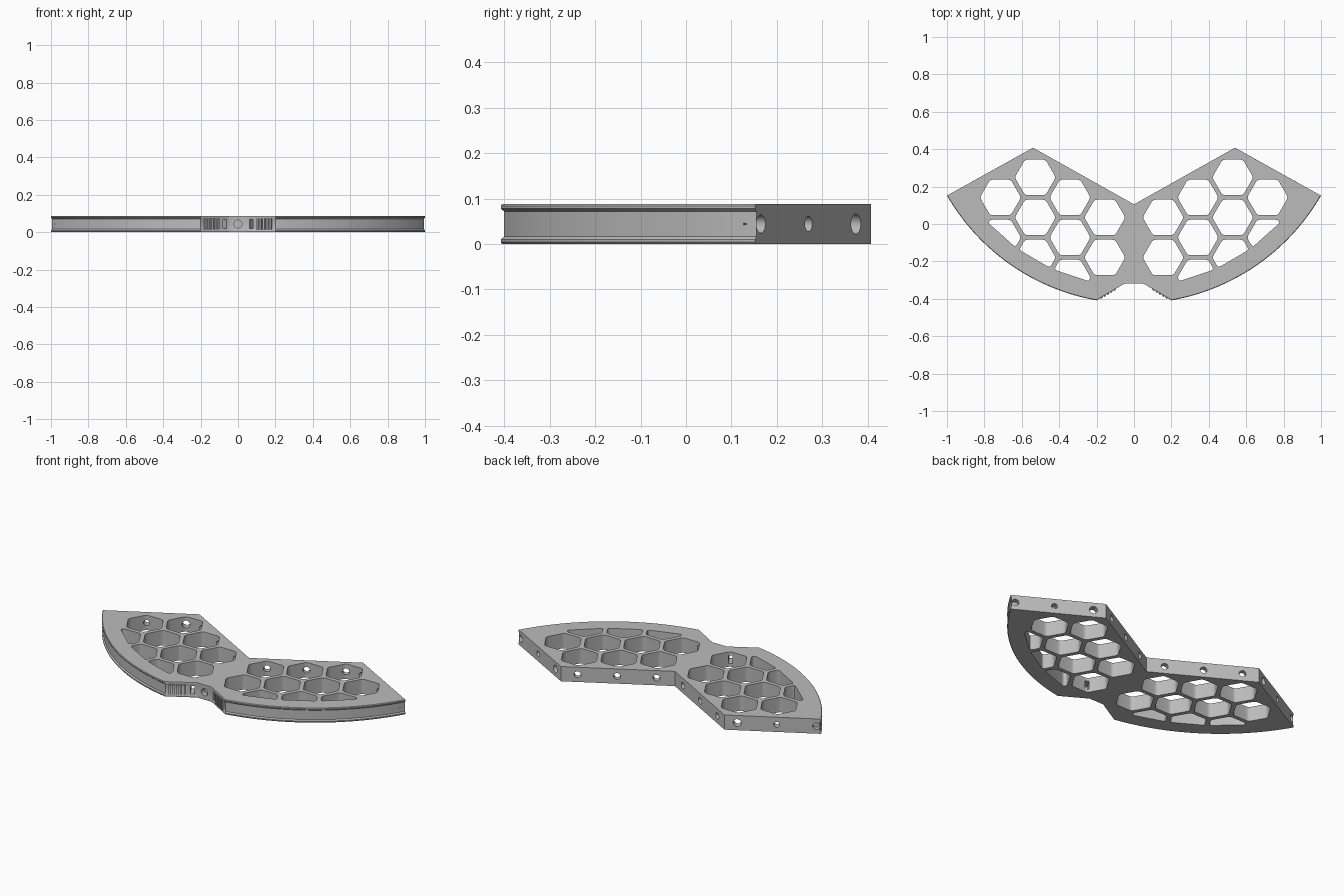
import bpy, bmesh, math
from mathutils import Matrix, Vector

cube = bpy.data.objects.get("Cube")
if cube:
    bpy.data.objects.remove(cube, do_unlink=True)

H = 0.088                                   # plate thickness
CENTRE = Vector((0, 0.729))                 # centre of the curved rim
RADIUS = 1.1546
CLIP = 1.058                                # outer limit of the pockets
PITCH_X, PITCH_Y = 0.186, 0.107             # honeycomb spacing
SLANT = math.radians(30)

grey = bpy.data.materials.new("light_grey")
grey.use_nodes = True
grey.diffuse_color = (0.5, 0.5, 0.5, 1)
grey.node_tree.nodes["Principled BSDF"].inputs["Base Color"].default_value = grey.diffuse_color


def finish(bm, name):
    bmesh.ops.recalc_face_normals(bm, faces=bm.faces)
    mesh = bpy.data.meshes.new(name)
    bm.to_mesh(mesh)
    bm.free()
    mesh.materials.append(grey)
    obj = bpy.data.objects.new(name, mesh)
    bpy.context.collection.objects.link(obj)
    return obj


def loft(bm, loops):
    """Skin equal-length loops and cap both ends."""
    rings = [[bm.verts.new(p) for p in loop] for loop in loops]
    n = len(rings[0])
    for a, b in zip(rings, rings[1:]):
        for i in range(n):
            j = (i + 1) % n
            bm.faces.new((a[i], a[j], b[j], b[i]))
    bm.faces.new(rings[0])
    bm.faces.new(rings[-1])


def outline(inset, z):
    """Two-winged outline with the rim pulled in by inset."""
    r, steps = RADIUS - inset, 40
    arc = []
    for i in range(steps + 1):
        a = math.radians(-80 + 50 * i / steps)
        arc.append((r * math.cos(a), CENTRE.y + r * math.sin(a)))
    half = [(0.048, -0.317)] + arc + [(0.54, 0.408)]
    pts = half + [(0, 0.105)] + [(-x, y) for x, y in reversed(half)]
    return [(x, y, z) for x, y in pts]


def hexagon(c, apothem=0.095):
    r = apothem / math.cos(math.pi / 6)
    return [c + r * Vector((math.cos(k * math.pi / 3), math.sin(k * math.pi / 3)))
            for k in range(6)]


def clip_to_rim(pts, c):
    """Cut a polygon with the inner rim's tangent nearest to c."""
    n = (c - CENTRE).normalized()
    dist = [(p - CENTRE).dot(n) - CLIP for p in pts]
    out = []
    for i, p in enumerate(pts):
        j = (i + 1) % len(pts)
        if dist[i] <= 0:
            out.append(p)
        if dist[i] * dist[j] < 0:
            out.append(p.lerp(pts[j], dist[i] / (dist[i] - dist[j])))
    return out


def rounded(pts, size=0.016):
    out = []
    for i, p in enumerate(pts):
        a, b = pts[i - 1] - p, pts[(i + 1) % len(pts)] - p
        a = p + a.normalized() * min(size, a.length * 0.45)
        b = p + b.normalized() * min(size, b.length * 0.45)
        for k in range(5):
            t = k / 4
            out.append(a.lerp(p, t).lerp(p.lerp(b, t), t))
    return out


def drill(bm, start, direction, radius, depth):
    """Round cutter centred on start, reaching depth both ways."""
    d = Vector((direction[0], direction[1], 0))
    rot = d.to_track_quat('Z', 'Y').to_matrix().to_4x4()
    bmesh.ops.create_cone(bm, cap_ends=True, segments=24, radius1=radius, radius2=radius,
                          depth=2 * depth,
                          matrix=Matrix.Translation((start[0], start[1], H / 2)) @ rot)


def box(bm, x, y, angle, size):
    bmesh.ops.create_cube(bm, size=1, matrix=Matrix.Translation((x, y, H / 2))
                          @ Matrix.Rotation(angle, 4, 'Z') @ Matrix.Diagonal((*size, 1)))


def carve(target, bm, name):
    cutter = finish(bm, name)
    cutter.hide_render = True
    mod = target.modifiers.new(name, 'BOOLEAN')
    mod.operation, mod.solver, mod.object = 'DIFFERENCE', 'EXACT', cutter
    bpy.context.view_layer.objects.active = target
    bpy.ops.object.modifier_apply(modifier=mod.name)
    bpy.data.objects.remove(cutter, do_unlink=True)


# Plate with a shallow groove between two rim lips
bm = bmesh.new()
lip = [(0.003, 0), (0, 0.004), (0, 0.010), (0.007, 0.016)]
levels = lip + [(inset, H - z) for inset, z in reversed(lip)]
loft(bm, [outline(inset, z) for inset, z in levels])
plate = finish(bm, "honeycomb_plate")

# Honeycomb pockets: (column, row) in half-row steps
full = [(0, 0), (0, -2), (1, 1), (1, -1), (2, 2), (2, 0), (3, 1)]
partial = [(1, -3), (2, -2), (3, -1)]


def cell(col, row):
    return Vector((0.156 + PITCH_X * col, 0.035 + PITCH_Y * row))


bm = bmesh.new()
for side in (1, -1):
    for col, row in full + partial:
        c = cell(col, row)
        shape = hexagon(c)
        if (col, row) in partial:
            shape = clip_to_rim(shape, c)
        shape = rounded(shape)
        loft(bm, [[(side * p.x, p.y, z) for p in shape] for z in (-0.05, H + 0.05)])
carve(plate, bm, "pocket_cutters")

# Round holes through the straight edges, and slots through the front
bm = bmesh.new()
for side in (1, -1):
    inner = Vector((-side * math.sin(SLANT), math.cos(SLANT)))
    outer = Vector((-inner.x, inner.y))
    for col in range(3):
        c = cell(col, col)
        drill(bm, Vector((side * c.x, c.y)) + inner * 0.14, inner, 0.019, 0.06)
    for col, row, radius in ((2, 2, 0.022), (3, 1, 0.0165)):
        c = cell(col, row)
        drill(bm, Vector((side * c.x, c.y)) + outer * 0.14, outer, radius, 0.06)
    drill(bm, (side * 0.975, 0.163), outer, 0.02, 0.03)
    box(bm, side * 0.076, -0.32, -side * SLANT, (0.023, 0.13, 0.048))
drill(bm, (0, -0.317), (0, 1), 0.021, 0.03)
carve(plate, bm, "hole_cutters")

bpy.ops.object.select_all(action='DESELECT')
plate.select_set(True)
bpy.context.view_layer.objects.active = plate
bpy.ops.object.shade_smooth_by_angle(angle=math.radians(30))

# Grip ribs on the slanted front faces
for side, name in ((1, "left_grip_ribs"), (-1, "right_grip_ribs")):
    bm = bmesh.new()
    for i in range(5):
        x = 0.105 + 0.0175 * i
        y = -0.317 - (x - 0.048) * 0.598
        box(bm, side * x, y, -side * SLANT, (0.011, 0.012, 0.058))
    finish(bm, name)
